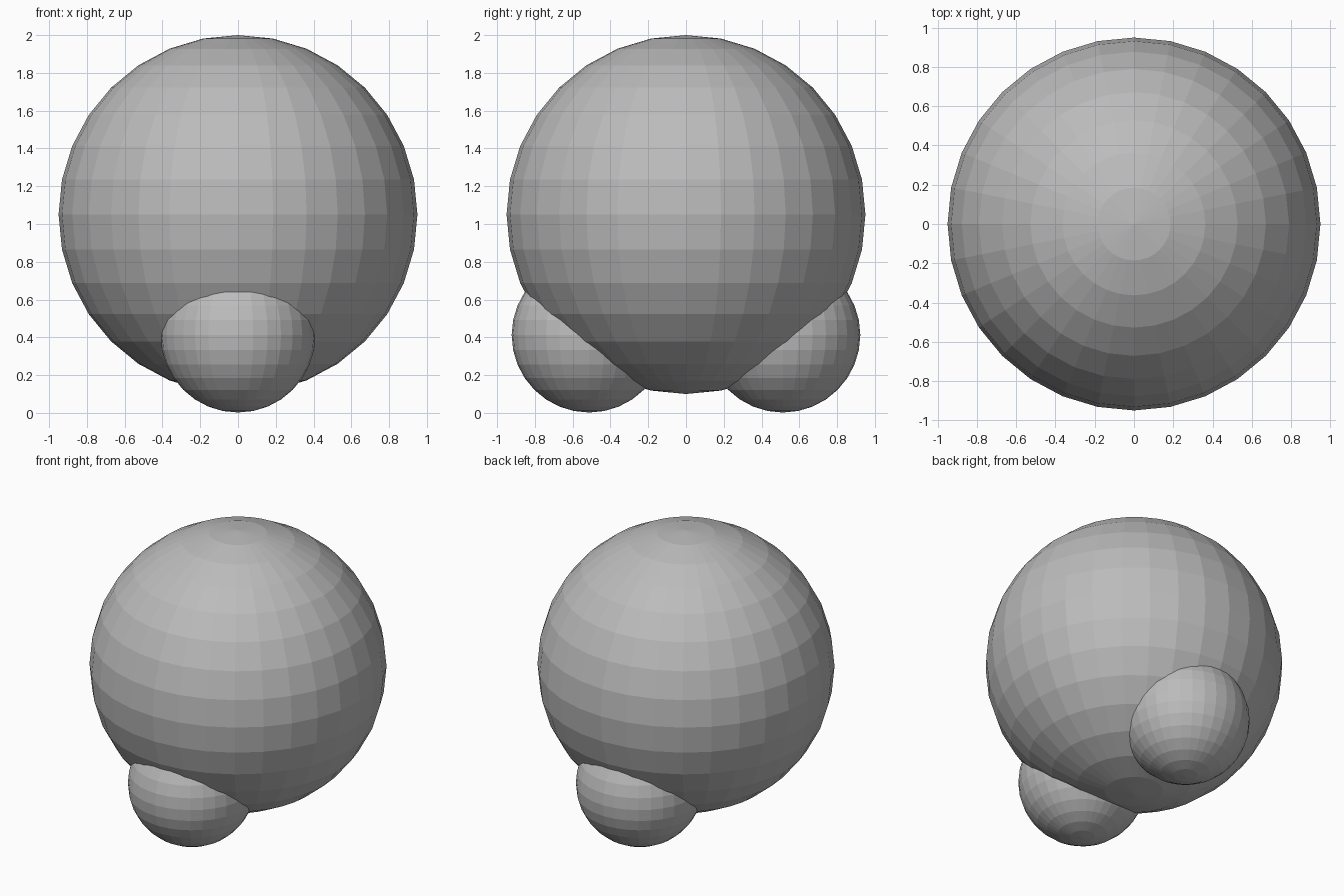
import bpy

if "Cube" in bpy.data.objects:
    bpy.data.objects.remove(bpy.data.objects["Cube"])

# Single flat grey
grey = bpy.data.materials.new("grey")
grey.diffuse_color = (0.5, 0.5, 0.5, 1)
grey.use_nodes = True
grey.node_tree.nodes["Principled BSDF"].inputs["Base Color"].default_value = grey.diffuse_color


def ball(name, radius, y, z):
    bpy.ops.mesh.primitive_uv_sphere_add(segments=32, ring_count=16,
                                         radius=radius, location=(0, y, z))
    obj = bpy.context.object
    obj.name = name
    obj.data.materials.append(grey)
    return obj


# Large round body
ball("body", 0.95, 0, 1.05)

# Two small feet, front and back
for name, side in (("front_foot", -1), ("back_foot", 1)):
    ball(name, 0.41, side * 0.513, 0.412)
